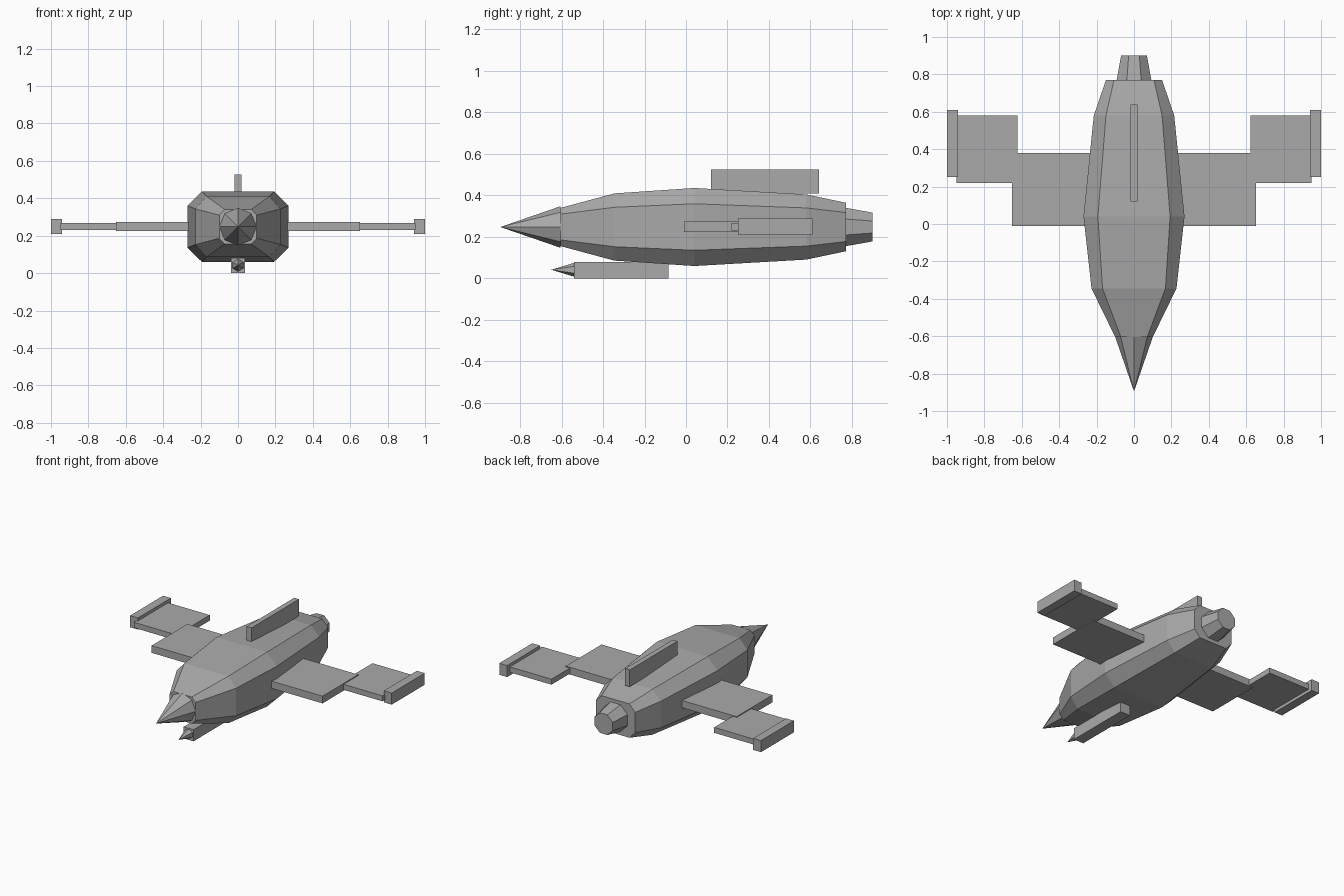
import bpy, bmesh
from math import pi, sin, cos

cube = bpy.data.objects.get("Cube")
if cube:
    bpy.data.objects.remove(cube)

AXIS_Z = 0.248  # height of the hull centre line

grey = bpy.data.materials.new("hull grey")
grey.use_nodes = True
colour = (0.4, 0.4, 0.4, 1)
grey.diffuse_color = colour
bsdf = next(n for n in grey.node_tree.nodes if n.type == 'BSDF_PRINCIPLED')
bsdf.inputs["Base Color"].default_value = colour


def finish(name, bm):
    bmesh.ops.recalc_face_normals(bm, faces=bm.faces[:])
    mesh = bpy.data.meshes.new(name)
    bm.to_mesh(mesh)
    bm.free()
    mesh.materials.append(grey)
    obj = bpy.data.objects.new(name, mesh)
    bpy.context.collection.objects.link(obj)
    return obj


def loft(name, rings):
    """Skin a series of matching rings and cap both ends."""
    bm = bmesh.new()
    loops = [[bm.verts.new(p) for p in ring] for ring in rings]
    for a, b in zip(loops, loops[1:]):
        n = len(a)
        for i in range(n):
            j = (i + 1) % n
            bm.faces.new((a[i], a[j], b[j], b[i]))
    bm.faces.new(loops[0])
    bm.faces.new(loops[-1])
    return finish(name, bm)


def circle(y, radius, z, sides, turn):
    angles = [turn + 2 * pi * i / sides for i in range(sides)]
    return [(radius * cos(a), y, z + radius * sin(a)) for a in angles]


def spike(name, y_base, y_tip, radius, z, sides, turn=0):
    bm = bmesh.new()
    base = [bm.verts.new(p) for p in circle(y_base, radius, z, sides, turn)]
    tip = bm.verts.new((0, y_tip, z))
    for i in range(sides):
        bm.faces.new((base[i], base[(i + 1) % sides], tip))
    bm.faces.new(base)
    return finish(name, bm)


def box(name, x, y, z):
    bm = bmesh.new()
    bmesh.ops.create_cube(bm, size=1)
    for v in bm.verts:
        v.co = [lo + (c + 0.5) * (hi - lo) for c, (lo, hi) in zip(v.co, (x, y, z))]
    return finish(name, bm)


def hull_ring(y, width, flat_width, height, flat_height):
    """Chamfered rectangle given by half sizes."""
    quarter = [(width, flat_height), (flat_width, height)]
    ring = quarter + [(-x, z) for x, z in reversed(quarter)]
    ring += [(-x, -z) for x, z in ring]
    return [(x, y, AXIS_Z + z) for x, z in ring]


# Fuselage
loft("fuselage", [hull_ring(*s) for s in (
    (-0.605, 0.10, 0.07, 0.092, 0.062),
    (-0.345, 0.227, 0.168, 0.162, 0.095),
    (0.04, 0.27, 0.193, 0.188, 0.112),
    (0.58, 0.215, 0.15, 0.157, 0.092),
    (0.77, 0.15, 0.107, 0.117, 0.07))])

# Nose cone and tail nozzle
spike("nose_cone", -0.605, -0.895, 0.1, AXIS_Z, 8)
loft("tail_nozzle", [circle(0.76, 0.102, AXIS_Z, 8, pi / 8),
                     circle(0.9, 0.075, AXIS_Z, 8, pi / 8)])

# Wings, stepped back towards the tips
for side, s in (("left", 1), ("right", -1)):
    def span(a, b):
        return tuple(sorted((s * a, s * b)))
    box(side + "_inner_wing", span(0.1, 0.653), (-0.01, 0.38), (0.224, 0.274))
    box(side + "_outer_wing", span(0.622, 0.95), (0.22, 0.58), (0.23, 0.268))
    box(side + "_wing_tip", span(0.94, 1.0), (0.25, 0.61), (0.209, 0.289))

# Dorsal fin
box("dorsal_fin", (-0.018, 0.018), (0.12, 0.64), (0.41, 0.526))

# Belly pod with its pointed tip
box("belly_pod", (-0.038, 0.038), (-0.54, -0.085), (0, 0.08))
spike("belly_pod_tip", -0.54, -0.65, 0.033, 0.042, 6, pi / 2)
